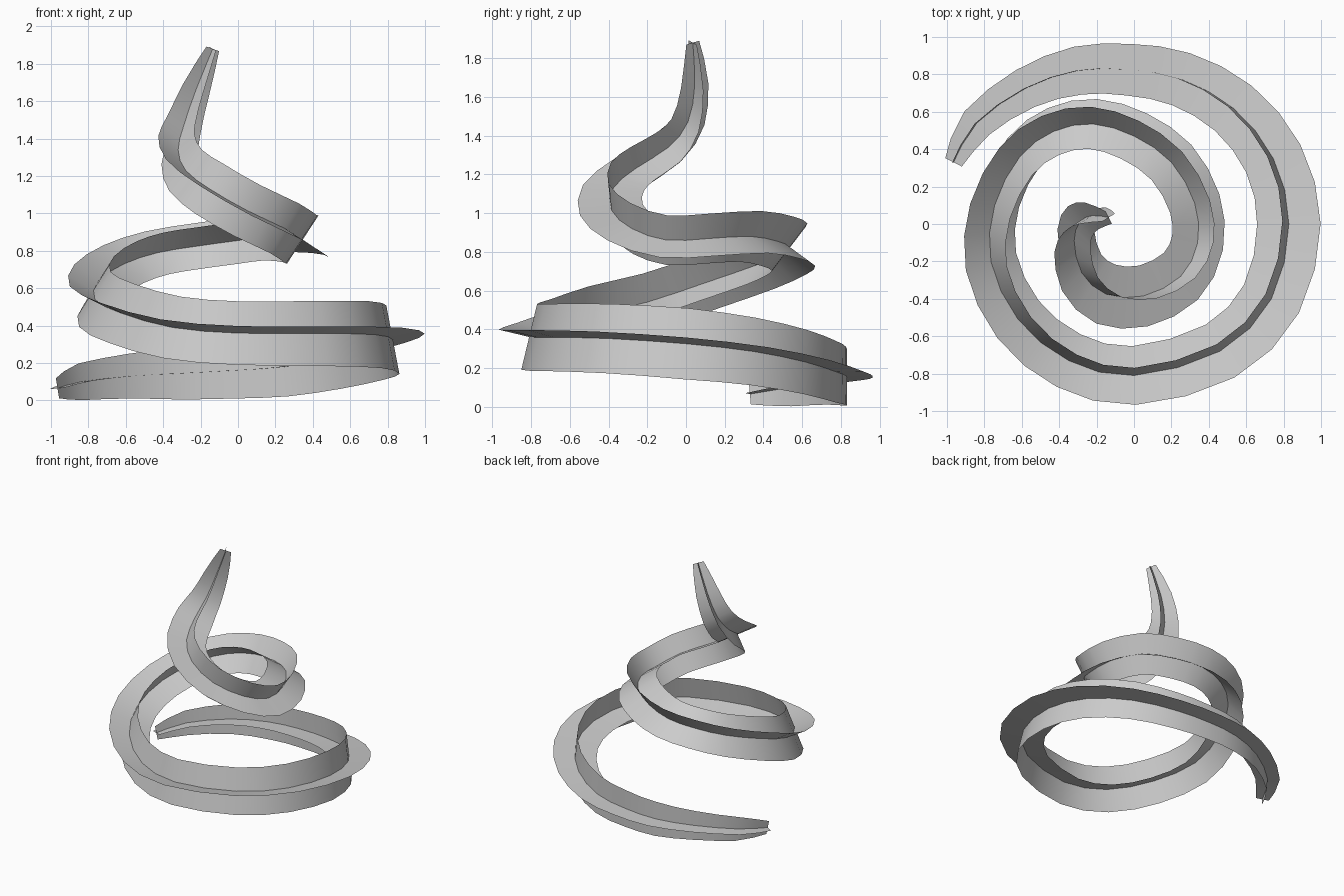
import bpy
from math import radians
from mathutils import Vector, Quaternion

if "Cube" in bpy.data.objects:
    bpy.data.objects.remove(bpy.data.objects["Cube"])

# Spine of the spiral, from the base up to the tip
SPINE = [Vector(p) for p in (
    (-.965, .33, .065), (-.84, .54, .10), (-.58, .725, .13), (-.30, .82, .145),
    (-.03, .825, .16), (.25, .775, .18), (.53, .62, .23), (.745, .35, .285),
    (.828, 0, .325), (.735, -.40, .352), (.46, -.68, .358), (0, -.81, .36),
    (-.35, -.73, .39), (-.62, -.51, .465), (-.765, -.20, .54), (-.745, .10, .64),
    (-.61, .36, .73), (-.43, .495, .79), (-.22, .535, .825), (0, .47, .855),
    (.20, .33, .88), (.325, .11, .868), (.34, -.10, .86), (.25, -.28, .92),
    (.05, -.385, 1.015), (-.15, -.375, 1.13), (-.28, -.26, 1.23), (-.32, -.09, 1.34),
    (-.29, .01, 1.47), (-.225, .045, 1.66), (-.135, .035, 1.88))]
# Spine point number: fin length
FIN = {0: .052, 1: .095, 3: .135, 8: .18, 11: .168, 18: .16, 25: .16, 27: .138, 29: .085, 30: .04}
START_ROLL = radians(-6)


def fin_length(u):
    """Fin length blended between the keys."""
    low = max(k for k in FIN if k <= u)
    high = min(k for k in FIN if k >= u)
    t = (u - low) / max(high - low, 1)
    return FIN[low] + (FIN[high] - FIN[low]) * t


def refine(pts):
    """Insert a smooth midpoint between each pair of points."""
    last = len(pts) - 1
    out = []
    for i in range(last):
        a, b, c, d = pts[max(i - 1, 0)], pts[i], pts[i + 1], pts[min(i + 2, last)]
        out += [b, (9 * (b + c) - a - d) / 16]
    return out + [pts[-1]]


def frames(path):
    """Outward and upward directions carried along without twisting."""
    last = len(path) - 1
    tans = [(path[min(i + 1, last)] - path[max(i - 1, 0)]).normalized() for i in range(last + 1)]
    out = Vector((0, 0, 1)).cross(tans[0]).normalized()
    out.rotate(Quaternion(tans[0], START_ROLL))
    result = []
    for before, tan in zip(tans[:1] + tans, tans):
        out.rotate(before.rotation_difference(tan))
        result.append((out.copy(), tan.cross(out)))
    return result


def ribbon(name, path, dirs, scale):
    """Flat tapered band centred on the spine."""
    verts, faces = [], []
    for i, pos in enumerate(path):
        fin = dirs[i] * fin_length(i / 2) * scale
        verts += [pos - fin, pos, pos + fin]
    for i in range(len(path) - 1):
        for k in (3 * i, 3 * i + 1):
            faces.append((k, k + 1, k + 4, k + 3))
    mesh = bpy.data.meshes.new(name)
    mesh.from_pydata(verts, [], faces)
    mesh.shade_smooth()
    bpy.context.collection.objects.link(bpy.data.objects.new(name, mesh))


# Two crossed bands give the four-finned section
path = refine(SPINE)
outs, ups = zip(*frames(path))
ribbon("spiral_band_flat", path, outs, .96)
ribbon("spiral_band_upright", path, ups, 1.04)
